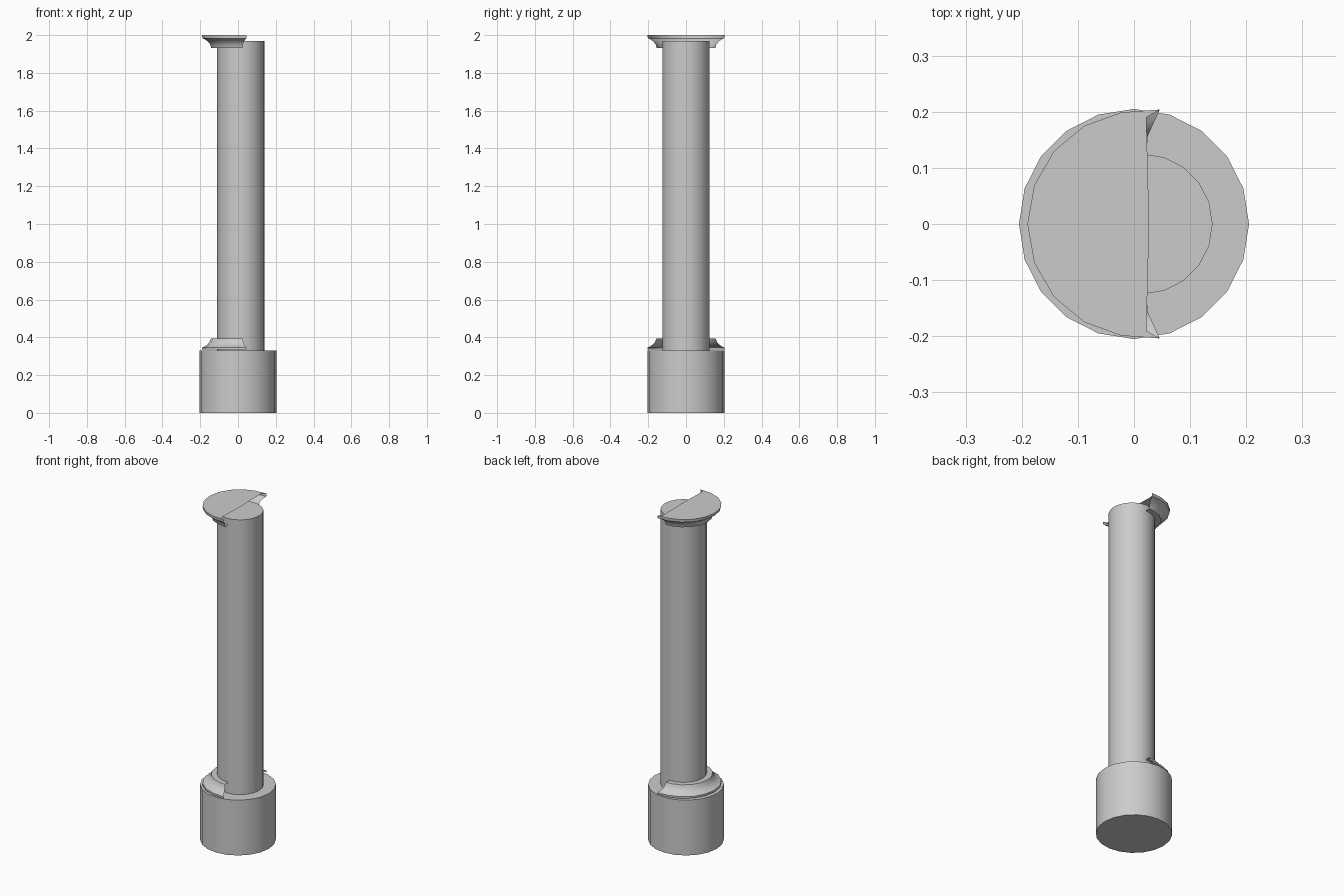
import bpy
from math import radians, cos, sin

if "Cube" in bpy.data.objects:
    bpy.data.objects.remove(bpy.data.objects["Cube"])

CX = 0.012  # axis of the shaft and mouldings


def finish(obj):
    bpy.ops.object.select_all(action='DESELECT')
    obj.select_set(True)
    bpy.context.view_layer.objects.active = obj
    bpy.ops.object.shade_smooth_by_angle(angle=radians(30))


def column(name, radius, x, z0, z1):
    bpy.ops.mesh.primitive_cylinder_add(vertices=20, radius=radius, depth=z1 - z0,
                                        location=(x, 0, (z0 + z1) / 2),
                                        rotation=(0, 0, radians(90)))
    obj = bpy.context.object
    obj.name = name
    finish(obj)


def half_moulding(name, profile, lid=False):
    """Sweep an upward (radius, z) profile round the left side, ends left open."""
    angles = range(80, 281, 20)
    n = len(profile)
    verts, faces = [], []
    for a in angles:
        for r, z in profile:
            x, y = CX + r * cos(radians(a)), r * sin(radians(a))
            if a in (80, 280):  # flared horn at each cut end
                x = 0.022 + 0.023 * max(0, (r - 0.15) / 0.05)
                y *= 1.025
            verts.append((x, y, z))
    for i in range(len(angles) - 1):
        for j in range(n - 1):
            a, b = i * n + j, (i + 1) * n + j
            faces.append((a, b, b + 1, a + 1))
    if lid:  # flat top with a nearly straight cut edge
        z = profile[-1][1]
        k = len(verts)
        verts += [(0.022, -0.19, z), (0.027, 0, z), (0.022, 0.19, z)]
        faces.append([i * n + n - 1 for i in range(len(angles))] + [k, k + 1, k + 2])
    mesh = bpy.data.meshes.new(name)
    mesh.from_pydata(verts, [], faces)
    obj = bpy.data.objects.new(name, mesh)
    bpy.context.collection.objects.link(obj)
    finish(obj)


# Plinth and shaft
column("plinth", 0.205, 0, 0, 0.33)
column("shaft", 0.125, 0.015, 0.33, 1.97)

# Half collar at the foot of the shaft
half_moulding("foot_collar", [(0.202, 0.335), (0.202, 0.346), (0.188, 0.352),
                              (0.173, 0.362), (0.162, 0.376), (0.155, 0.395),
                              (0.115, 0.395)])

# Half capital with flat lid
half_moulding("capital", [(0.115, 1.932), (0.154, 1.932), (0.158, 1.948),
                          (0.168, 1.963), (0.183, 1.975), (0.2, 1.983),
                          (0.202, 2.0)], lid=True)
